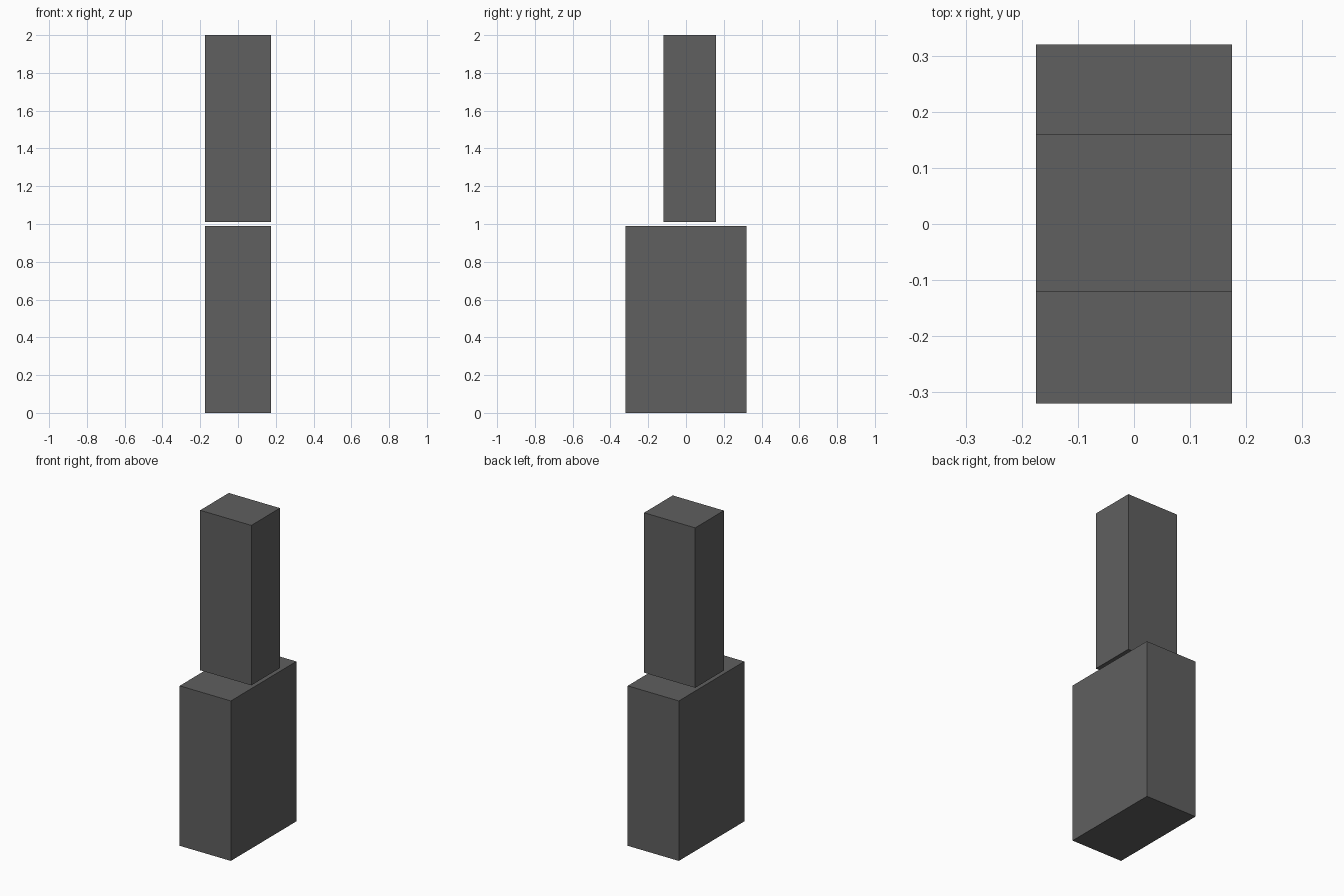
import bpy

if "Cube" in bpy.data.objects:
    bpy.data.objects.remove(bpy.data.objects["Cube"])

dark = bpy.data.materials.new("dark_grey")
dark.diffuse_color = (0.115, 0.115, 0.115, 1)
dark.use_nodes = True
dark.node_tree.nodes["Principled BSDF"].inputs["Base Color"].default_value = dark.diffuse_color


def block(name, y0, y1, z0, z1, width=0.35):
    """Box centred on x, spanning the given y and z ranges."""
    bpy.ops.mesh.primitive_cube_add(size=1, location=(0, (y0 + y1) / 2, (z0 + z1) / 2))
    obj = bpy.context.object
    obj.name = name
    obj.scale = (width, y1 - y0, z1 - z0)
    bpy.ops.object.transform_apply(location=False, rotation=False, scale=True)
    obj.data.materials.append(dark)
    return obj


# Wide lower block
block("lower_block", -0.32, 0.32, 0.0, 0.99)

# Narrow upper block, set slightly back, with a small gap below it
block("upper_block", -0.12, 0.16, 1.01, 2.0)
